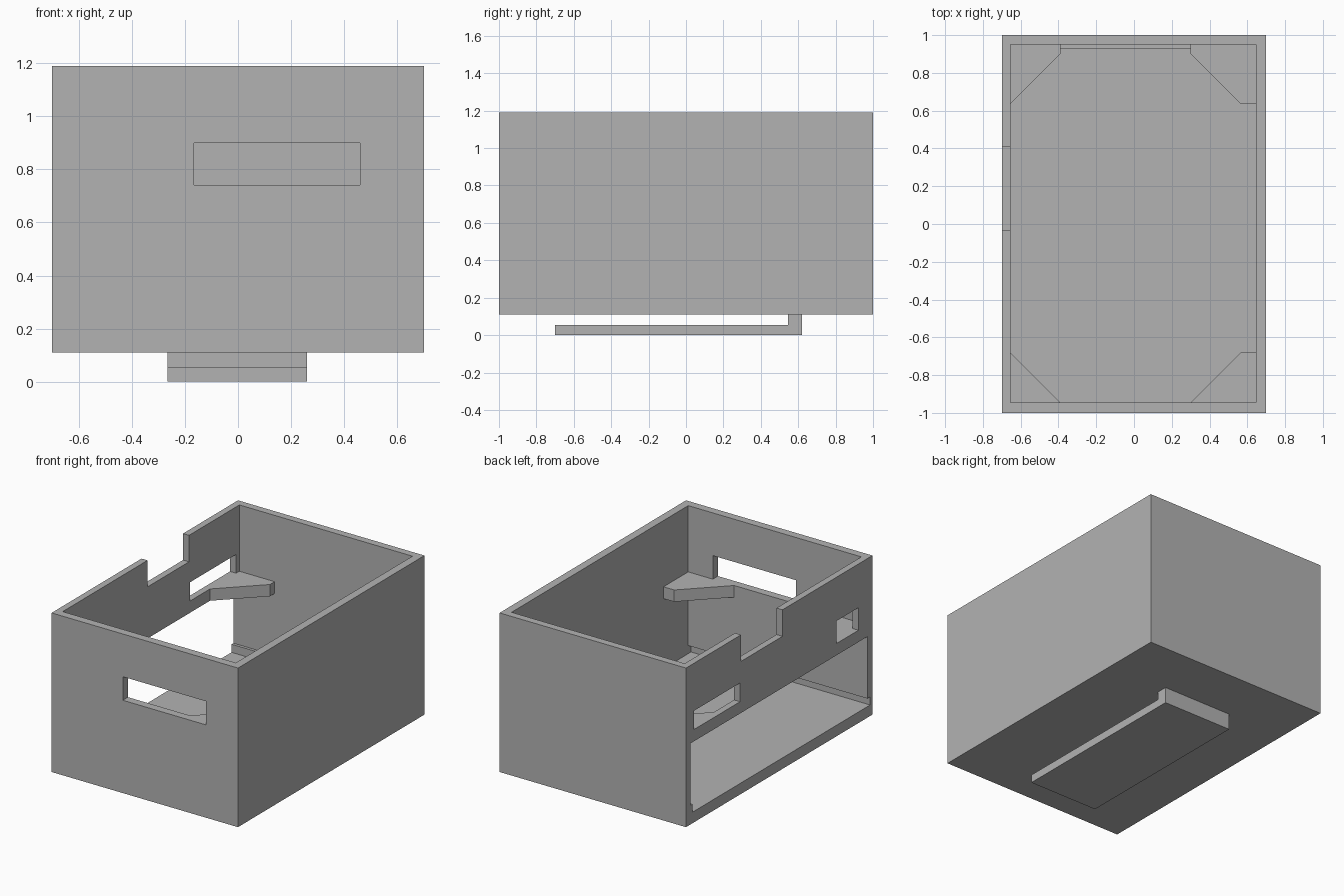
import bpy
import bmesh

cube = bpy.data.objects.get("Cube")
if cube:
    bpy.data.objects.remove(cube, do_unlink=True)

# One plain grey for every part
grey = bpy.data.materials.new("plain grey")
grey.use_nodes = True
COLOUR = (0.45, 0.45, 0.45, 1)
grey.diffuse_color = COLOUR
grey.node_tree.nodes["Principled BSDF"].inputs["Base Color"].default_value = COLOUR


def prism(name, outline, low, high, axis="z"):
    """Extrude an outline: (x, y) upwards, or (y, z) sideways along x."""
    place = (lambda a, b, h: (a, b, h)) if axis == "z" else (lambda a, b, h: (h, a, b))
    bm = bmesh.new()
    face = bm.faces.new([bm.verts.new(place(a, b, low)) for a, b in outline])
    grown = bmesh.ops.extrude_face_region(bm, geom=[face])["geom"]
    for v in grown:
        if isinstance(v, bmesh.types.BMVert):
            v.co["xyz".index(axis)] = high
    bmesh.ops.recalc_face_normals(bm, faces=bm.faces)
    mesh = bpy.data.meshes.new(name)
    bm.to_mesh(mesh)
    bm.free()
    mesh.materials.append(grey)
    obj = bpy.data.objects.new(name, mesh)
    bpy.context.collection.objects.link(obj)
    return obj


def box(name, x, y, z):
    outline = [(x[0], y[0]), (x[1], y[0]), (x[1], y[1]), (x[0], y[1])]
    return prism(name, outline, *z)


def cut(target, cutter):
    cutter.hide_render = True
    mod = target.modifiers.new("cut", "BOOLEAN")
    mod.operation, mod.solver, mod.object = "DIFFERENCE", "EXACT", cutter
    bpy.context.view_layer.objects.active = target
    bpy.ops.object.modifier_apply(modifier=mod.name)
    bpy.data.objects.remove(cutter, do_unlink=True)


# Inner faces of the walls, and the main levels
LEFT, RIGHT, FRONT, BACK = -0.655, 0.645, -0.945, 0.95
BASE, TOP, FLOOR, LEDGE = 0.11, 1.19, 0.185, 0.24
SHELF_LOW, SHELF_TOP = 0.66, 0.74
OUT = -0.8  # beyond the side wall

# Open-topped case
case = box("case", (-0.7, 0.7), (-1, 1), (BASE, TOP))
cut(case, box("cavity", (LEFT, RIGHT), (FRONT, BACK), (LEDGE, 1.4)))

# Board slot just above the floor, with the big side opening over it
slot = [(-0.975, FLOOR), (0.93, FLOOR), (0.93, LEDGE), (BACK, LEDGE),
        (BACK, SHELF_LOW), (FRONT, SHELF_LOW), (FRONT, LEDGE), (-0.975, LEDGE)]
cut(case, prism("side_opening", slot, OUT, RIGHT, axis="x"))

# Rim notch, two side windows and the front window
for y, z in (((-0.035, 0.41), (1.01, 1.4)),
             ((0.42, 0.915), (SHELF_TOP, 0.867)),
             ((-0.85, -0.613), (SHELF_TOP, 0.893))):
    cut(case, box("side_window", (OUT, -0.6), y, z))
cut(case, box("front_window", (-0.165, 0.46), (-1.2, -0.9), (SHELF_TOP, 0.9)))

# Corner shelves
corners = {
    "back_left_shelf": [(LEFT, BACK), (LEFT, 0.635), (-0.39, 0.9), (-0.39, BACK)],
    "back_right_shelf": [(RIGHT, BACK), (0.3, BACK), (0.3, 0.9), (0.565, 0.635), (RIGHT, 0.635)],
    "front_left_shelf": [(LEFT, FRONT), (-0.39, FRONT), (LEFT, -0.68)],
    "front_right_shelf": [(RIGHT, FRONT), (RIGHT, -0.68), (0.565, -0.68), (0.3, FRONT)],
}
for name, outline in corners.items():
    prism(name, outline, SHELF_LOW, SHELF_TOP)

# Belt clip under the case
clip = [(-0.7, 0), (0.62, 0), (0.62, BASE), (0.545, BASE), (0.545, 0.055), (-0.7, 0.055)]
prism("belt_clip", clip, -0.265, 0.26, axis="x")
